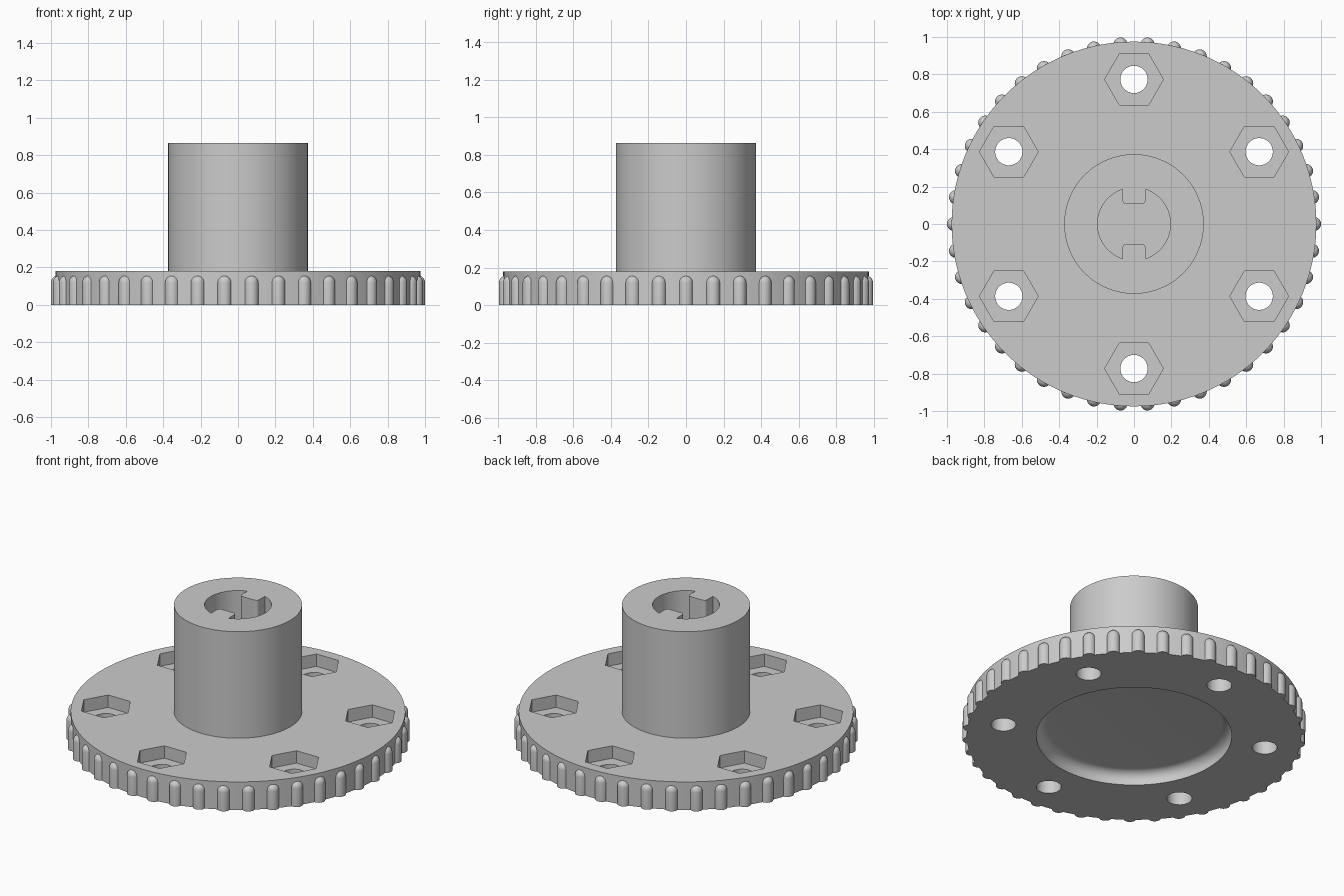
import bpy, bmesh
from math import sin, cos, pi, acos, radians

if "Cube" in bpy.data.objects:
    bpy.data.objects.remove(bpy.data.objects["Cube"])

grey = bpy.data.materials.new("plain grey")
grey.use_nodes = True
grey.diffuse_color = (0.6, 0.6, 0.6, 1)
grey.node_tree.nodes["Principled BSDF"].inputs["Base Color"].default_value = (0.6, 0.6, 0.6, 1)


def arc(cx, cy, r, a0, a1, n):
    steps = [a0 + (a1 - a0) * i / n for i in range(n + 1)]
    return [(cx + r * cos(a), cy + r * sin(a)) for a in steps]


def lathe(bm, profile, segments, x=0, y=0):
    """Spin an (r, z) profile that starts and ends on the axis."""
    verts = [bm.verts.new((x + r, y, z)) for r, z in profile]
    edges = [bm.edges.new(pair) for pair in zip(verts, verts[1:])]
    bmesh.ops.spin(bm, geom=verts + edges, cent=(x, y, 0), axis=(0, 0, 1),
                   angle=2 * pi, steps=segments, use_duplicate=False)


def prism(bm, outline, z0, z1):
    """Extrude a closed (x, y) outline from z0 to z1."""
    face = bm.faces.new([bm.verts.new((x, y, z0)) for x, y in outline])
    top = bmesh.ops.extrude_face_region(bm, geom=[face])["geom"]
    moved = [v for v in top if isinstance(v, bmesh.types.BMVert)]
    bmesh.ops.translate(bm, verts=moved, vec=(0, 0, z1 - z0))


def finish(bm, name):
    bmesh.ops.remove_doubles(bm, verts=bm.verts, dist=0.0001)
    bmesh.ops.recalc_face_normals(bm, faces=bm.faces)
    mesh = bpy.data.meshes.new(name)
    bm.to_mesh(mesh)
    bm.free()
    mesh.materials.append(grey)
    obj = bpy.data.objects.new(name, mesh)
    bpy.context.collection.objects.link(obj)
    return obj


def boolean(target, tool, operation):
    mod = target.modifiers.new(tool.name, "BOOLEAN")
    mod.object, mod.operation, mod.solver = tool, operation, "EXACT"
    bpy.context.view_layer.objects.active = target
    bpy.ops.object.modifier_apply(modifier=mod.name)
    bpy.data.objects.remove(tool)


# Disc and hub in one turned profile, with a filleted recess underneath
disc_r, disc_h, hub_r, hub_h = 0.975, 0.18, 0.373, 0.865
recess_r, recess_h, fillet = 0.569, 0.08, 0.06
bm = bmesh.new()
ceiling = arc(recess_r - fillet, recess_h - fillet, fillet, pi / 2, 0, 8)
lathe(bm, [(0, recess_h)] + ceiling + [(recess_r, 0), (disc_r, 0), (disc_r, disc_h),
      (hub_r, disc_h), (hub_r, hub_h), (0, hub_h)], 128)
knob = finish(bm, "knob_body")

# Domed grip ridges around the rim
bm = bmesh.new()
count, ridge_r, ridge_h = 42, 0.038, 0.157
dome = arc(0, ridge_h - ridge_r, ridge_r, 0, pi / 2, 6)
dome[-1] = (0, ridge_h)
for i in range(count):
    a = 2 * pi * i / count
    lathe(bm, [(0, 0), (ridge_r, 0)] + dome, 20, 0.962 * cos(a), 0.962 * sin(a))
boolean(knob, finish(bm, "grip_ridges"), "UNION")

# Six bolt holes with hexagonal nut pockets
pockets, holes = bmesh.new(), bmesh.new()
for i in range(6):
    a = radians(30 + 60 * i)
    x, y = 0.773 * cos(a), 0.773 * sin(a)
    prism(pockets, arc(x, y, 0.157, 0, 2 * pi, 6)[:-1], 0.1, 0.3)
    prism(holes, arc(x, y, 0.073, 0, 2 * pi, 32)[:-1], -0.1, 0.25)
boolean(knob, finish(pockets, "nut_pockets"), "DIFFERENCE")
boolean(knob, finish(holes, "bolt_holes"), "DIFFERENCE")

# Blind shaft bore with two opposite keys left standing
bore_r, key_x, key_y, corner = 0.195, 0.062, 0.107, 0.02
a = acos(key_x / bore_r)
half = arc(0, 0, bore_r, -a, a, 32)
half += arc(key_x - corner, key_y + corner, corner, 0, -pi / 2, 5)
half += arc(corner - key_x, key_y + corner, corner, -pi / 2, -pi, 5)
bm = bmesh.new()
prism(bm, half + [(-x, -y) for x, y in half], 0.2, 1)
boolean(knob, finish(bm, "shaft_bore"), "DIFFERENCE")

# Smooth the curved walls, keep the edges crisp
bpy.ops.object.select_all(action="DESELECT")
knob.select_set(True)
bpy.context.view_layer.objects.active = knob
bpy.ops.object.shade_smooth_by_angle(angle=radians(30))
